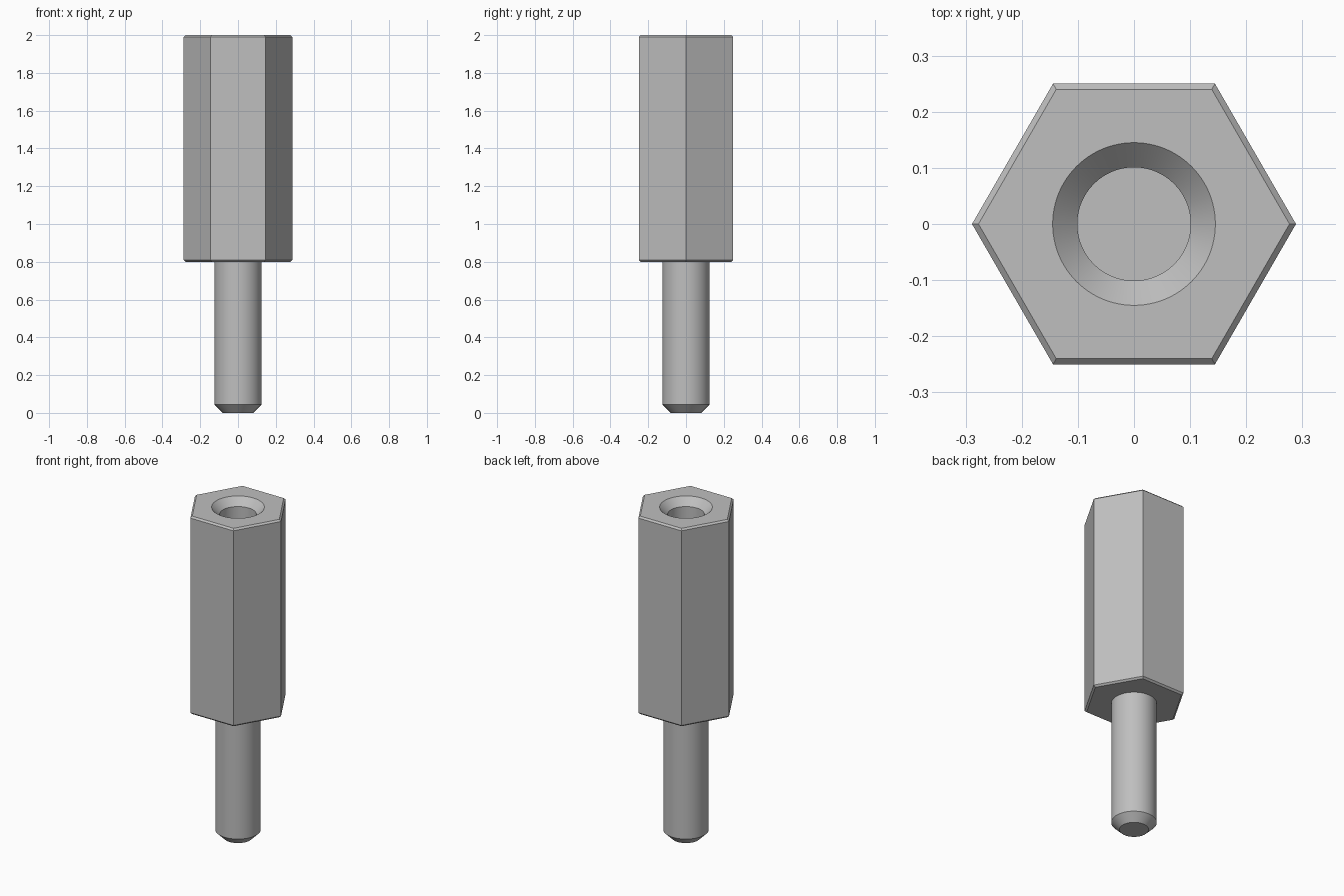
import bpy
import bmesh
from math import cos, sin, pi, radians

cube = bpy.data.objects.get("Cube")
if cube:
    bpy.data.objects.remove(cube, do_unlink=True)

# Satin metal
COLOUR = (0.52, 0.52, 0.52, 1.0)
metal = bpy.data.materials.new("light_grey_metal")
metal.use_nodes = True
metal.diffuse_color = COLOUR
metal.node_tree.nodes["Principled BSDF"].inputs["Base Color"].default_value = COLOUR


def lathe(bm, profile, sides):
    """Skin rings of (radius, z) and return the rings."""
    rings = []
    for radius, z in profile:
        angles = [2 * pi * i / sides for i in range(sides)]
        rings.append([bm.verts.new((radius * cos(a), radius * sin(a), z)) for a in angles])
    for low, high in zip(rings, rings[1:]):
        for i in range(sides):
            j = (i + 1) % sides
            bm.faces.new((low[i], low[j], high[j], high[i]))
    return rings


def ring_edges(bm, ring):
    return [bm.edges.get((ring[i - 1], ring[i])) for i in range(len(ring))]


def finish(bm, name):
    bmesh.ops.recalc_face_normals(bm, faces=bm.faces[:])
    mesh = bpy.data.meshes.new(name)
    bm.to_mesh(mesh)
    bm.free()
    mesh.materials.append(metal)
    obj = bpy.data.objects.new(name, mesh)
    bpy.context.collection.objects.link(obj)
    bpy.ops.object.select_all(action="DESELECT")
    obj.select_set(True)
    bpy.context.view_layer.objects.active = obj
    bpy.ops.object.shade_smooth_by_angle(angle=radians(20))
    return obj


ROUND = 96
BASE, TOP = 0.8, 2.0
CORNER = 0.25 / cos(pi / 6)
CHAMFER = 0.01
INNER = (0.25 - CHAMFER) / cos(pi / 6)

# Hexagonal body with chamfered ends and a countersunk blind hole
bm = bmesh.new()
hexagon = lathe(bm, [(INNER, BASE), (CORNER, BASE + CHAMFER),
                     (CORNER, TOP - CHAMFER), (INNER, TOP)], 6)
hole = lathe(bm, [(0.145, TOP), (0.101, TOP - 0.044), (0.101, TOP - 0.8)], ROUND)
bm.faces.new(hexagon[0])
bm.faces.new(hole[-1])
rim = ring_edges(bm, hexagon[-1]) + ring_edges(bm, hole[0])
bmesh.ops.triangle_fill(bm, edges=rim, use_beauty=True, normal=(0, 0, 1))
finish(bm, "hex_body")

# Round stud with a chamfered tip
bm = bmesh.new()
stud = lathe(bm, [(0.08, 0), (0.125, 0.045), (0.125, BASE)], ROUND)
bm.faces.new(stud[0])
bm.faces.new(stud[-1])
finish(bm, "stud")
